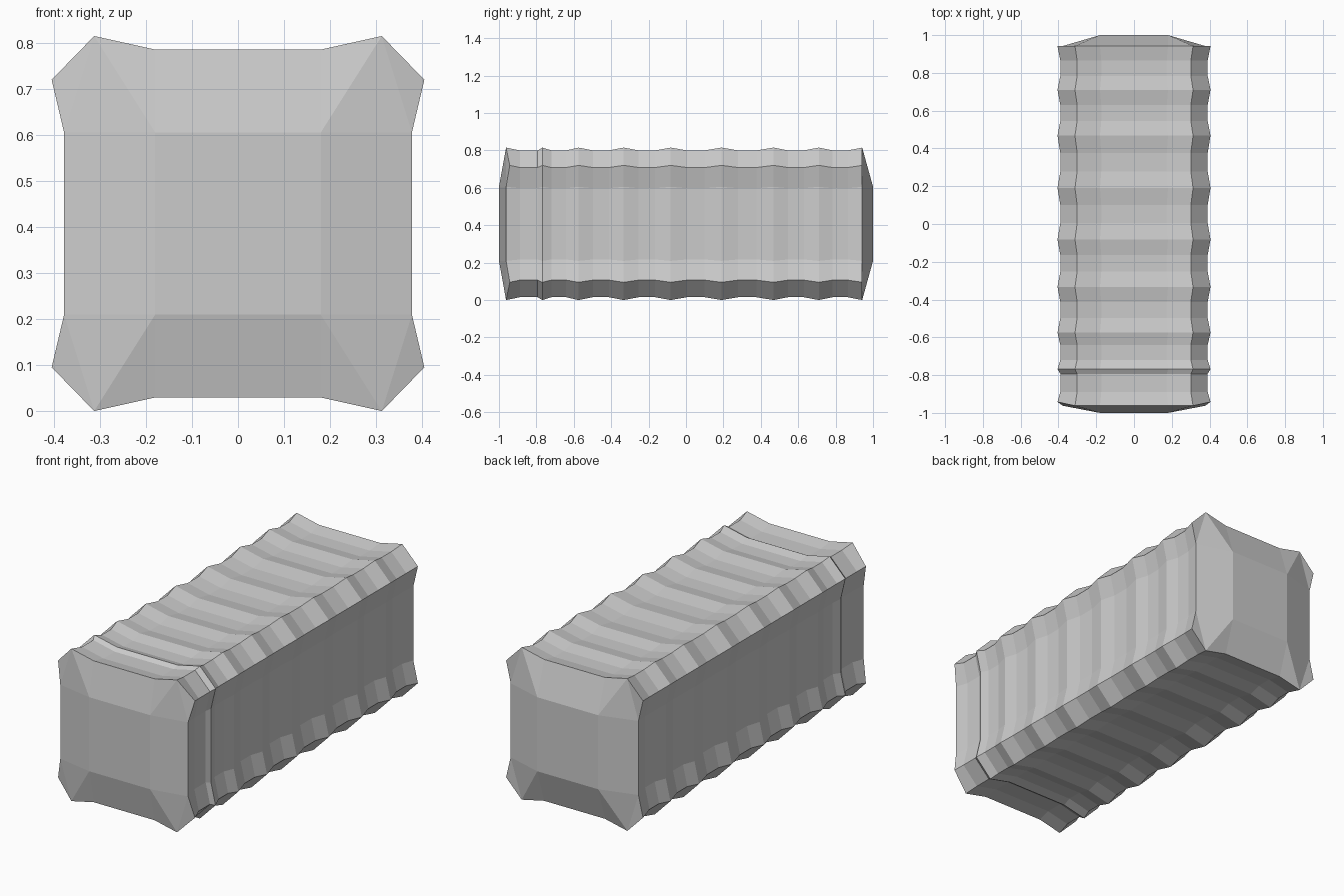
import bpy
import bmesh

cube = bpy.data.objects.get("Cube")
if cube:
    bpy.data.objects.remove(cube, do_unlink=True)

MID_Z = 0.4075
DIP = 0.963

# One quarter of the flared cross-section, mirrored into a closed loop of 16
quarter = [(0.378, 0.198), (0.405, 0.3125), (0.3125, 0.4075), (0.18, 0.378)]
half = quarter + [(-x, z) for x, z in reversed(quarter)]
section = half + [(-x, -z) for x, z in half]

# Ridge positions along the length; each gap holds two shallow valley rings
ridges = [-0.962, -0.768, -0.575, -0.333, -0.082, 0.19, 0.468, 0.71, 0.942]
valleys = {0: (0.38, 0.87), 1: (0.25, 0.66)}
rings = []
for i, y in enumerate(ridges[:-1]):
    gap = ridges[i + 1] - y
    rings.append((y, 1.0))
    rings += [(y + gap * t, DIP) for t in valleys.get(i, (0.32, 0.67))]
rings.append((ridges[-1], 1.0))

bm = bmesh.new()
loops = [[bm.verts.new((x * s, y, MID_Z + z * s)) for x, z in section]
         for y, s in rings]
n = len(section)

# The outer side corners of the front ring sit slightly back
for k in (1, 6, 9, 14):
    loops[0][k].co.y = -0.942

# Ribbed walls
for a, b in zip(loops, loops[1:]):
    for k in range(n):
        j = (k + 1) % n
        bm.faces.new((a[k], a[j], b[j], b[k]))


def end_cap(loop, y):
    """Raised end panel with sloping borders and folded corners."""
    inner = [bm.verts.new((sx * 0.18, y, MID_Z + sz * 0.198))
             for sx, sz in ((1, 1), (-1, 1), (-1, -1), (1, -1))]
    bm.faces.new(inner)
    for c in range(4):
        p = [loop[c * 4 + k] for k in range(4)]
        if c % 2:
            p.reverse()
        side, outer, tip, flat = p
        bm.faces.new((side, outer, tip))
        bm.faces.new((side, tip, inner[c]))
        bm.faces.new((tip, flat, inner[c]))
        d = (c + 1) % 4
        bm.faces.new((loop[c * 4 + 3], loop[d * 4], inner[d], inner[c]))


end_cap(loops[0], -1.0)
end_cap(loops[-1], 1.0)
bmesh.ops.recalc_face_normals(bm, faces=bm.faces)

mesh = bpy.data.meshes.new("ribbed_block")
bm.to_mesh(mesh)
bm.free()
block = bpy.data.objects.new("ribbed_block", mesh)
bpy.context.collection.objects.link(block)

# Plain light grey
grey = bpy.data.materials.new("light_grey")
grey.use_nodes = True
colour = (0.6, 0.6, 0.6, 1.0)
grey.diffuse_color = colour
grey.node_tree.nodes["Principled BSDF"].inputs["Base Color"].default_value = colour
mesh.materials.append(grey)
